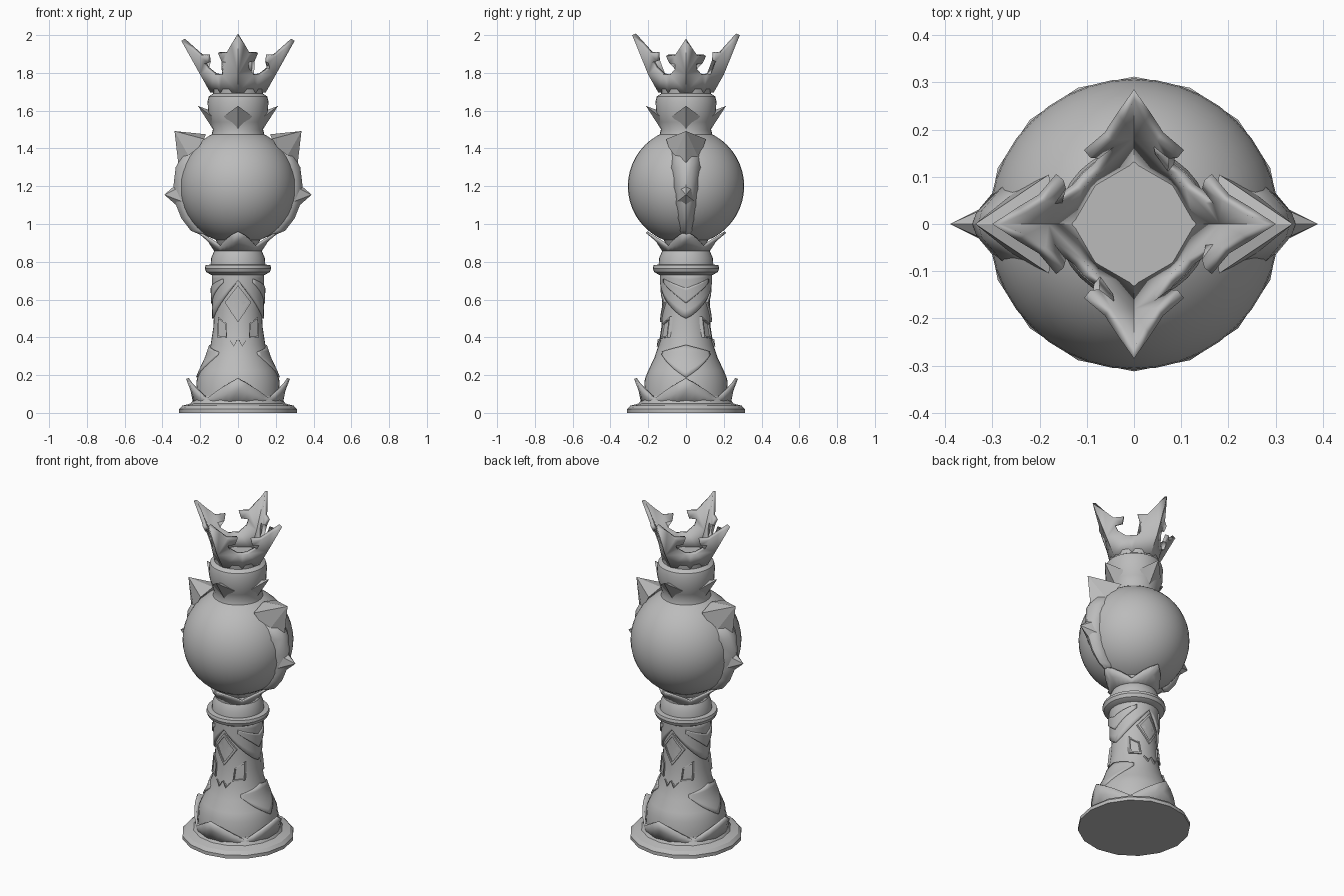
import bpy, bmesh, math
from math import sin, cos, pi, sqrt, radians
from mathutils import Matrix, Vector

cube = bpy.data.objects.get("Cube")
if cube:
    bpy.data.objects.remove(cube)

stone = bpy.data.materials.new("grey_stone")
stone.use_nodes = True
grey = (0.5, 0.5, 0.5, 1)
stone.diffuse_color = grey
stone.node_tree.nodes["Principled BSDF"].inputs["Base Color"].default_value = grey


def lerp(a, b, t):
    return a + (b - a) * t


def interp(table, z):
    """Linear lookup of radius in a list of (radius, z)."""
    for (r0, z0), (r1, z1) in zip(table, table[1:]):
        if z <= z1:
            return lerp(r0, r1, max(0, (z - z0) / (z1 - z0)))
    return table[-1][0]


def finish(name, bm, thickness=0, angle=30, outward=False):
    bmesh.ops.remove_doubles(bm, verts=bm.verts, dist=0.0004)
    if outward:
        for f in bm.faces:
            f.normal_update()
            c = f.calc_center_median()
            if f.normal.x * c.x + f.normal.y * c.y < 0:
                f.normal_flip()
    else:
        bmesh.ops.recalc_face_normals(bm, faces=bm.faces)
    me = bpy.data.meshes.new(name)
    bm.to_mesh(me)
    bm.free()
    me.materials.append(stone)
    ob = bpy.data.objects.new(name, me)
    bpy.context.collection.objects.link(ob)
    if thickness:
        m = ob.modifiers.new("thickness", "SOLIDIFY")
        m.thickness, m.offset = thickness, -1
    bpy.ops.object.select_all(action="DESELECT")
    ob.select_set(True)
    bpy.context.view_layer.objects.active = ob
    bpy.ops.object.shade_smooth_by_angle(angle=radians(angle))
    return ob


def grid(bm, rows):
    vs = [[bm.verts.new(p) for p in row] for row in rows]
    for a, b in zip(vs, vs[1:]):
        for i in range(len(a) - 1):
            bm.faces.new((a[i], a[i + 1], b[i + 1], b[i]))


def polar(r, t, z):
    return Vector((r * cos(t), r * sin(t), z))


def lathe(name, profile, n=32):
    bm = bmesh.new()
    pts = [(0, profile[0][1])] + profile + [(0, profile[-1][1])]
    grid(bm, [[polar(r, 2 * pi * i / n, z) for i in range(n + 1)] for r, z in pts])
    bmesh.ops.dissolve_degenerate(bm, dist=0.0001, edges=bm.edges)
    finish(name, bm)


# Turned parts
column = [(0.225, 0.07), (0.222, 0.11), (0.218, 0.18), (0.2, 0.225), (0.168, 0.29),
          (0.145, 0.36), (0.131, 0.45), (0.125, 0.55), (0.128, 0.75)]
lathe("base", [(0.312, 0), (0.312, 0.02), (0.295, 0.038), (0.25, 0.05), (0.225, 0.09)], 16)
lathe("column", column)
lathe("column_ring", [(0.14, 0.73), (0.168, 0.745), (0.176, 0.765), (0.172, 0.782), (0.14, 0.786)])
lathe("neck", [(0.145, 0.78), (0.142, 0.82), (0.125, 0.86), (0.105, 0.89), (0.13, 0.94)])
lathe("head", [(0.14, 1.47), (0.133, 1.5), (0.145, 1.54), (0.158, 1.58), (0.161, 1.65),
               (0.155, 1.675), (0.132, 1.69), (0.135, 1.715)])

bm = bmesh.new()
bmesh.ops.create_uvsphere(bm, u_segments=40, v_segments=24, radius=0.308,
                          matrix=Matrix.Translation((0, 0, 1.2)))
finish("orb", bm)


# Four pointed collars, peaks on the axes
def collar(name, foot, valley, tip, power, thickness):
    bm, n = bmesh.new(), 32
    rows = [[], [], []]
    for i in range(n + 1):
        a = 2 * pi * i / n
        t = abs((i % 8) - 4) / 4
        r, z = lerp(valley[0], tip[0], t ** power), lerp(valley[1], tip[1], t)
        rows[0].append(polar(foot[0], a, foot[1]))
        rows[1].append(polar(lerp(foot[0], r, 0.4), a, lerp(foot[1], z, 0.55)))
        rows[2].append(polar(r, a, z))
    grid(bm, rows)
    finish(name, bm, thickness, outward=True)


collar("base_collar", (0.236, 0.045), (0.236, 0.075), (0.275, 0.18), 1.6, 0.015)
collar("neck_collar", (0.125, 0.855), (0.14, 0.88), (0.212, 0.952), 1.5, 0.012)


# Raised layers wrapped on the column, mirrored on both sides
def layer(name, half, low, high, off, n=16, nz=6):
    bm = bmesh.new()
    for turn in (0, pi):
        rows = []
        for k in range(nz + 1):
            row = []
            for i in range(n + 1):
                u = 2 * i / n - 1
                z = lerp(low(abs(u)), high(abs(u)), k / nz)
                row.append(polar(interp(column, z) + off, turn + u * half, z))
            rows.append(row)
        grid(bm, rows)
    finish(name, bm, 0.02, outward=True)


layer("upper_mantle", pi / 2, lambda u: lerp(0.5, 0.7, u ** 1.3), lambda u: 0.745, 0.011)
layer("mantle_crest", pi / 3.2, lambda u: lerp(0.58, 0.69, u), lambda u: lerp(0.66, 0.71, u), 0.018)
layer("skirt_flap", pi / 3.6, lambda u: lerp(0.19, 0.31, u), lambda u: lerp(0.36, 0.325, u), 0.008)


# Framed panels on the front and back of the column
def panel(name, outline, sides=(1,)):
    bm = bmesh.new()
    cx = sum(p[0] for p in outline) / len(outline)
    cz = sum(p[1] for p in outline) / len(outline)
    for face in (0, pi):
        for side in sides:
            rows = []
            for scale, off in ((1, -0.01), (1, 0.009), (0.8, 0.009), (0.8, 0.002), (0, 0.002)):
                row = []
                for x, z in outline + outline[:1]:
                    x, z = lerp(cx, x, scale), lerp(cz, z, scale)
                    r = interp(column, z) + off
                    row.append(Vector((x * side, -sqrt(r * r - x * x), z)))
                rows.append([Matrix.Rotation(face, 3, "Z") @ p for p in row])
            grid(bm, rows)
    finish(name, bm)


panel("chest_diamond", [(0, 0.675), (0.035, 0.63), (0.07, 0.585), (0.035, 0.53),
                        (0, 0.48), (-0.035, 0.53), (-0.07, 0.585), (-0.035, 0.63)])
panel("eye_panels", [(0.062, 0.475), (0.106, 0.51), (0.11, 0.4), (0.058, 0.395)], (-1, 1))
panel("mouth_notch", [(0, 0.39), (0.022, 0.352), (0.045, 0.385), (0.025, 0.368)], (-1, 1))


# Pointed spikes: a base loop joined to one tip
def spikes(name, base, tip, turns):
    bm = bmesh.new()
    for k in turns:
        rot = Matrix.Rotation(k * pi / 2, 3, "Z")
        vs = [bm.verts.new(rot @ Vector(p)) for p in base]
        top = bm.verts.new(rot @ Vector(tip))
        for a, b in zip(vs, vs[1:] + vs[:1]):
            bm.faces.new((a, b, top))
        bm.faces.new(vs)
    finish(name, bm, angle=10)


spikes("head_spikes", [(0.125, 0, 1.49), (0.14, 0.075, 1.57), (0.145, 0, 1.6),
                       (0.14, -0.075, 1.57)], (0.212, 0, 1.625), range(4))
spikes("shoulder_spikes", [(0.17, 0, 1.475), (0.18, 0.105, 1.45), (0.25, 0.07, 1.34),
                           (0.315, 0, 1.31), (0.25, -0.07, 1.34), (0.18, -0.105, 1.45)],
       (0.336, 0, 1.492), (0, 2))
spikes("side_spikes", [(0.31, 0, 1.085), (0.3, 0.045, 1.12), (0.3, 0.04, 1.2), (0.31, 0, 1.225),
                       (0.3, -0.04, 1.2), (0.3, -0.045, 1.12)], (0.39, 0, 1.155), (0, 2))

# Ridged crescent on each side of the orb
bm = bmesh.new()
crest = [(0.17, 0.93), (0.25, 0.965), (0.3, 1.03), (0.332, 1.11), (0.342, 1.2), (0.33, 1.3), (0.27, 1.41)]
for side in (-1, 1):
    rows = []
    for i, (r, z) in enumerate(crest):
        w = lerp(0.02, 0.1, i / 6)
        edge = sqrt(max(0.01, 0.308 ** 2 - w * w - (z - 1.2) ** 2)) - 0.006
        rows.append([Vector((x * side, y, z)) for x, y in
                     ((edge, -w), (r - 0.008, -w / 3), (r, 0), (r - 0.008, w / 3), (edge, w))])
    grid(bm, rows)
finish("orb_crescents", bm, 0.01, outward=True)

# Crown: eight mirrored half panels with fleur points
rim, tops = 1.79, ((0.3, 1.97), (0.285, 2.0))
half_fleur = [(0, 1.79), (0.085, 1.79), (0.058, 1.825), (0.056, 1.855), (0.088, 1.862),
              (0.106, 1.905), (0.062, 1.905), (0.036, 1.95), (0, 2.0)]
bm = bmesh.new()
for k in range(4):
    tip_r, tip_z = tops[k % 2]
    rot = Matrix.Rotation(k * pi / 2, 3, "Z")

    def on_crown(u, z, side):
        if z <= rim:
            t = (z - 1.695) / (rim - 1.695)
            r, slope = lerp(0.146, 0.2, t), lerp(0.55, 0.85, t)
        else:
            t = (z - rim) / (2.0 - rim)
            r, slope, z = lerp(0.2, tip_r, t), 0.85, lerp(rim, tip_z, t)
        if u is None:
            u = r / (1 + slope)
        return rot @ Vector((r - slope * u, u * side, z))

    for side in (-1, 1):
        band = [(0, 1.695), (None, 1.695), (None, rim), (0.085, rim), (0, rim)]
        for outline in (band, half_fleur):
            f = bm.faces.new([bm.verts.new(on_crown(u, z, side)) for u, z in outline])
            bmesh.ops.triangulate(bm, faces=[f])
finish("crown", bm, 0.022, angle=20, outward=True)
